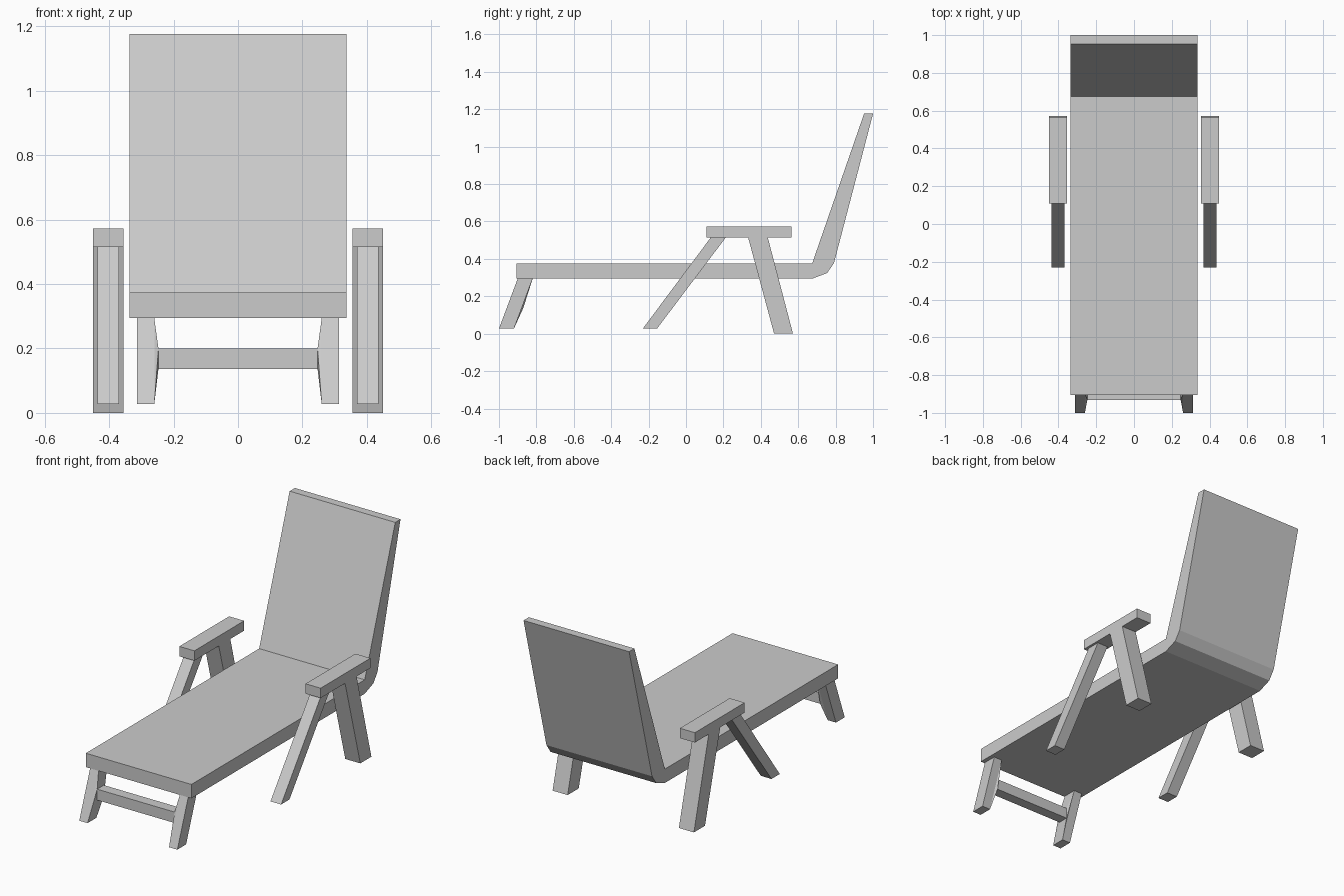
import bpy, bmesh

cube = bpy.data.objects.get("Cube")
if cube:
    bpy.data.objects.remove(cube, do_unlink=True)

# One plain grey for the whole lounger
grey = bpy.data.materials.new("plain grey")
grey.use_nodes = True
colour = (0.6, 0.6, 0.6, 1)
grey.diffuse_color = colour
grey.node_tree.nodes["Principled BSDF"].inputs["Base Color"].default_value = colour


def finish(name, bm):
    bmesh.ops.recalc_face_normals(bm, faces=bm.faces)
    mesh = bpy.data.meshes.new(name)
    bm.to_mesh(mesh)
    bm.free()
    mesh.materials.append(grey)
    obj = bpy.data.objects.new(name, mesh)
    bpy.context.collection.objects.link(obj)
    return obj


def extrude_profile(name, profile, x0, x1):
    """Extrude a (y, z) side profile across x."""
    bm = bmesh.new()
    face = bm.faces.new([bm.verts.new((x0, y, z)) for y, z in profile])
    moved = bmesh.ops.extrude_face_region(bm, geom=[face])["geom"]
    verts = [v for v in moved if isinstance(v, bmesh.types.BMVert)]
    bmesh.ops.translate(bm, verts=verts, vec=(x1 - x0, 0, 0))
    bm.faces.ensure_lookup_table()
    # Keep the starting cap so the solid stays closed
    if not face.is_valid:
        bm.faces.new([v for v in bm.verts if v not in verts])
    return finish(name, bm)


def slanted(bottom, top, z0, z1):
    """Side profile of a leaning leg from its y ranges at foot and top."""
    return [(bottom[0], z0), (bottom[1], z0), (top[1], z1), (top[0], z1)]


def hull(name, points):
    bm = bmesh.new()
    for p in points:
        bm.verts.new(p)
    bmesh.ops.convex_hull(bm, input=bm.verts)
    bmesh.ops.dissolve_limit(bm, angle_limit=0.01, verts=bm.verts, edges=bm.edges)
    return finish(name, bm)


# Seat and reclined back in one bent cushion
cushion = [(-0.906, 0.294), (0.674, 0.294), (0.754, 0.324), (0.791, 0.377),
           (1.0, 1.176), (0.952, 1.176), (0.674, 0.374), (-0.906, 0.374)]
extrude_profile("seat_and_back", cushion, -0.337, 0.337)

# Crossbar between the foot legs
bar = slanted((-0.931, -0.87), (-0.931, -0.87), 0.137, 0.2)
extrude_profile("foot_crossbar", bar, -0.247, 0.247)

foot = slanted((-1.0, -0.92), (-0.9, -0.82), 0.027, 0.294)
front_strut = slanted((-0.231, -0.155), (0.133, 0.213), 0.027, 0.515)
rear_strut = slanted((0.471, 0.572), (0.332, 0.437), 0.0, 0.515)
arm = slanted((0.109, 0.563), (0.109, 0.563), 0.515, 0.572)

for side, s in (("left", 1), ("right", -1)):
    # Foot leg with its inner face flaring into the crossbar
    extrude_profile(f"foot_leg_{side}", foot, s * 0.26, s * 0.313)
    hull(f"foot_leg_flare_{side}",
         [(s * 0.26, y, z) for y, z in foot] + [(s * 0.247, y, z) for y, z in bar])
    # Armrest and its two leaning supports
    extrude_profile(f"front_strut_{side}", front_strut, s * 0.369, s * 0.437)
    extrude_profile(f"rear_strut_{side}", rear_strut, s * 0.355, s * 0.451)
    extrude_profile(f"armrest_{side}", arm, s * 0.355, s * 0.451)
